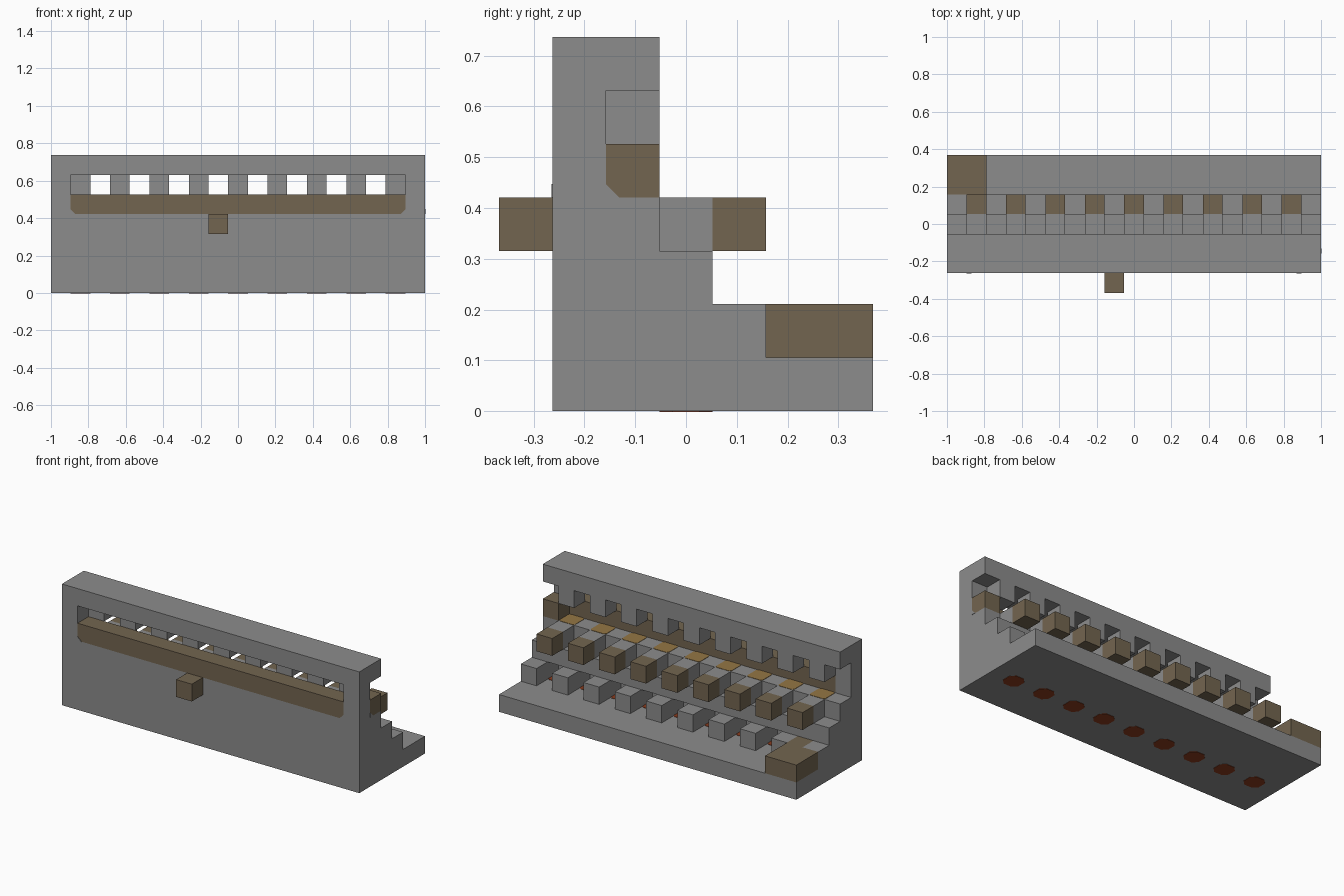
import bpy
import bmesh
from mathutils import Vector

U = 2 / 19                          # one grid cell
ORIGIN = Vector((-1, -3.5 * U, 0))  # lower front right corner of the grid
ODD = range(1, 18, 2)
EVEN = range(0, 19, 2)

cube = bpy.data.objects.get("Cube")
if cube:
    bpy.data.objects.remove(cube, do_unlink=True)


def material(name, rgb):
    mat = bpy.data.materials.new(name)
    mat.use_nodes = True
    color = (*rgb, 1)
    mat.diffuse_color = color
    mat.node_tree.nodes["Principled BSDF"].inputs["Base Color"].default_value = color
    return mat


STONE = material("stone grey", (0.262, 0.262, 0.262))
BROWN = material("earth brown", (0.171, 0.130, 0.080))
OCHRE = material("ochre", (0.296, 0.181, 0.058))
RUST = material("rust red", (0.254, 0.045, 0.013))


def finish(name, bm, mat):
    bmesh.ops.recalc_face_normals(bm, faces=bm.faces)
    mesh = bpy.data.meshes.new(name)
    bm.to_mesh(mesh)
    bm.free()
    mesh.materials.append(mat)
    obj = bpy.data.objects.new(name, mesh)
    bpy.context.scene.collection.objects.link(obj)
    return obj


def blocks(name, mat, boxes):
    """Boxes given as a low corner and a size, both in cells."""
    bm = bmesh.new()
    for low, size in boxes:
        low, size = Vector(low), Vector(size)
        verts = bmesh.ops.create_cube(bm, size=1)["verts"]
        for v in verts:
            v.co = ORIGIN + (low + size / 2 + v.co * size) * U
    return finish(name, bm, mat)


def plates(name, mat, outlines, push):
    """Thin plates: cell-space outlines extruded along push."""
    bm = bmesh.new()
    for outline in outlines:
        face = bm.faces.new([bm.verts.new(ORIGIN + Vector(p) * U) for p in outline])
        ext = bmesh.ops.extrude_face_region(bm, geom=[face])["geom"]
        for v in ext:
            if isinstance(v, bmesh.types.BMVert):
                v.co += Vector(push)
    return finish(name, bm, mat)


def octagon(i, j, k, c=0.25):
    """One cell's square with its corners cut off."""
    d = 1 - c
    pts = [(c, 0), (d, 0), (1, c), (1, d), (d, 1), (c, 1), (0, d), (0, c)]
    return [(i + x, j + y, k) for x, y in pts]


# Floor and wall
blocks("base_slab", STONE, [((0, 1, 0), (19, 6, 1))])
blocks("lower_wall", STONE, [((0, 1, 1), (19, 2, 3))])
blocks("wall_end_posts", STONE, [((i, 1, 4), (1, 1, 2)) for i in (0, 18)])
blocks("top_beam", STONE, [((0, 1, 6), (19, 2, 1))])
blocks("window_teeth", STONE, [((i, 2, 5), (1, 1, 1)) for i in ODD])

# Stepped dividers and the blocks between them
blocks("upper_steps", STONE, [((i, 3, 1), (1, 1, 2)) for i in EVEN])
blocks("lower_steps", STONE, [((i, 4, 1), (1, 1, 1)) for i in EVEN])
blocks("bracket_blocks", STONE, [((i, 3, 2), (1, 1, 2)) for i in ODD])

# Brown parts
blocks("window_sill", BROWN, [((1, 1, 4), (17, 1, 1))])
blocks("sill_end", BROWN, [((18, 2, 4), (1, 1, 1))])
blocks("rear_studs", BROWN, [((i, 4, 3), (1, 1, 1)) for i in ODD])
blocks("front_knob", BROWN, [((8, 0, 3), (1, 1, 1))])
blocks("corner_block", BROWN, [((0, 5, 1), (2, 2, 1)), ((1, 4, 1), (1, 1, 1))])

# Cut lower corners of the sill
T, C = 0.002, 0.25
plates("sill_corners", STONE,
       [[(1, 1, 4), (1 + C, 1, 4), (1, 1, 4 + C)],
        [(18, 1, 4), (18 - C, 1, 4), (18, 1, 4 + C)]], (0, -T, 0))
plates("sill_end_corner", STONE,
       [[(19, 2, 4), (19, 2 + C, 4), (19, 2, 4 + C)]], (T, 0, 0))

# Coloured inlays
plates("ochre_inlays", OCHRE, [octagon(i, 2, 4, 0.1) for i in ODD], (0, 0, T))
plates("rust_floor_inlays", RUST, [octagon(i, 3, 1, 0.1) for i in ODD], (0, 0, T))
plates("rust_underside_inlays", RUST, [octagon(i, 3, 0) for i in ODD], (0, 0, -T))
